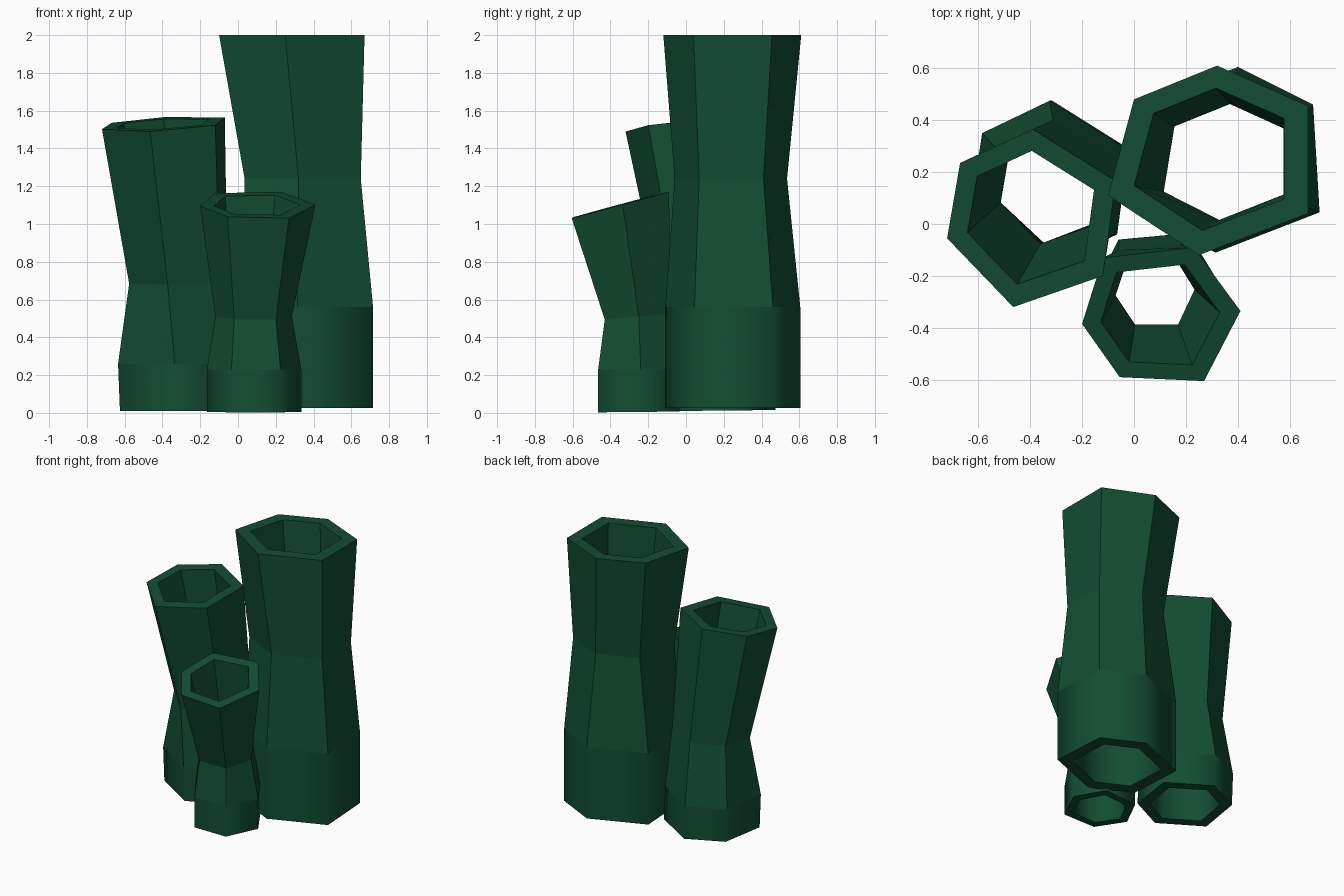
import bpy, bmesh

if "Cube" in bpy.data.objects:
    bpy.data.objects.remove(bpy.data.objects["Cube"])

green = bpy.data.materials.new("dark_green")
green.diffuse_color = (0.006, 0.075, 0.033, 1)
green.use_nodes = True
green.node_tree.nodes["Principled BSDF"].inputs["Base Color"].default_value = green.diffuse_color
WALL = 0.75  # inner outline relative to outer outline


def tube(name, rings):
    """Open six-sided tube. Each ring: (height at centre, slope along x, slope along y, outline, shift)."""
    bm = bmesh.new()
    outer, inner = [], []
    for z, sx, sy, pts, shift in rings:
        cx = sum(p[0] for p in pts) / 6
        cy = sum(p[1] for p in pts) / 6
        for scale, loops in ((1, outer), (WALL, inner)):
            loop = []
            for x, y in pts:
                dx, dy = (x - cx) * scale, (y - cy) * scale
                loop.append(bm.verts.new((cx + dx + shift, cy + dy, z + sx * dx + sy * dy)))
            loops.append(loop)

    def bridge(a, b, smooth=False):
        for i in range(6):
            j = (i + 1) % 6
            bm.faces.new((a[i], a[j], b[j], b[i])).smooth = smooth

    for loops in (outer, inner):
        for k in range(len(rings) - 1):
            bridge(loops[k], loops[k + 1], smooth=(k == 0))
    bridge(outer[0], inner[0])
    bridge(outer[-1], inner[-1])
    bmesh.ops.recalc_face_normals(bm, faces=bm.faces[:])
    # only the foot is smooth, its end loops stay crisp
    for e in bm.edges:
        e.smooth = all(f.smooth for f in e.link_faces) and \
            abs(e.verts[0].co.z - e.verts[1].co.z) > 0.1
    mesh = bpy.data.meshes.new(name)
    bm.to_mesh(mesh)
    bm.free()
    mesh.materials.append(green)
    bpy.context.collection.objects.link(bpy.data.objects.new(name, mesh))


# Tall stalk, back right
foot = [(0.025, 0.036), (0.0, 0.446), (0.40, 0.605), (0.69, 0.46), (0.715, 0.045), (0.315, -0.11)]
waist = [(0.035, 0.085), (0.09, 0.42), (0.375, 0.535), (0.65, 0.41), (0.65, 0.07), (0.32, -0.06)]
rim = [(-0.10, 0.11), (0.0, 0.48), (0.32, 0.61), (0.67, 0.455), (0.67, 0.04), (0.25, -0.12)]
tube("tall_stalk", [(0.026, 0, 0, foot, 0), (0.56, 0, 0, foot, 0),
                    (1.24, 0, 0, waist, 0), (2.0, 0, 0, rim, 0)])

# Medium stalk, left
foot = [(-0.635, 0.02), (-0.585, 0.35), (-0.325, 0.475), (-0.03, 0.29), (-0.075, -0.04), (-0.335, -0.165)]
rim = [(-0.72, -0.055), (-0.67, 0.235), (-0.39, 0.365), (-0.07, 0.165), (-0.12, -0.20), (-0.465, -0.32)]
waist = [(-0.325 + 0.8 * (x + 0.406), 0.135 + 0.8 * (y - 0.032)) for x, y in rim]
tube("medium_stalk", [(0.012, 0, 0.01, foot, 0.01), (0.26, 0, 0, foot, 0),
                      (0.695, 0.03, 0.05, waist, 0), (1.53, 0.06, 0.105, rim, 0)])

# Short stalk, front
foot = [(-0.165, -0.27), (-0.06, -0.06), (0.21, -0.035), (0.335, -0.24), (0.225, -0.465), (-0.035, -0.465)]
waist = [(-0.12, -0.28), (-0.06, -0.10), (0.18, -0.08), (0.285, -0.25), (0.20, -0.43), (-0.02, -0.43)]
rim = [(-0.20, -0.385), (-0.12, -0.13), (0.23, -0.09), (0.41, -0.335), (0.27, -0.605), (-0.055, -0.59)]
tube("short_stalk", [(0.005, 0, 0.01, foot, 0), (0.23, 0, 0, foot, 0),
                     (0.51, 0, 0.1, waist, 0), (1.10, -0.01, 0.27, rim, 0)])
